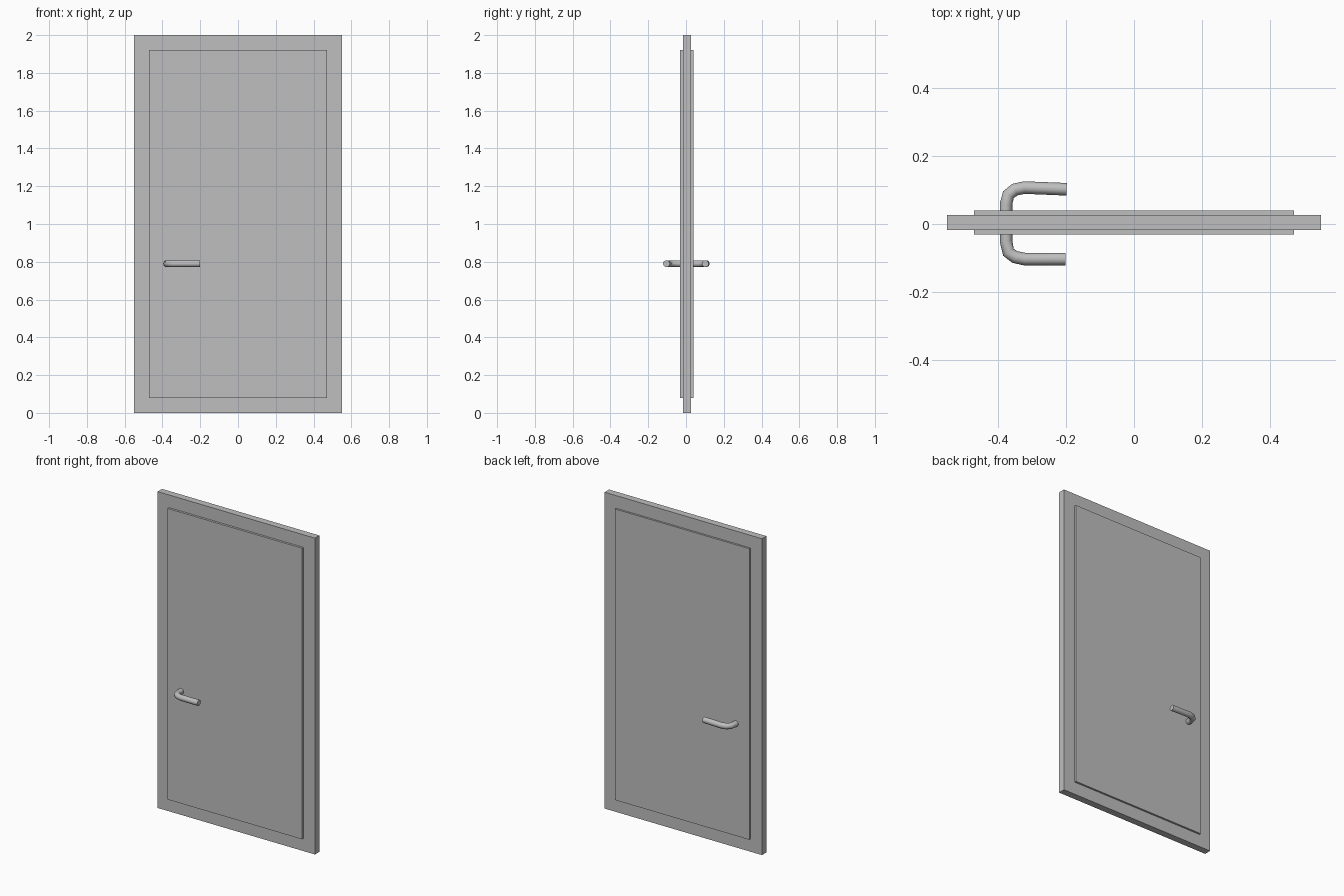
import bpy
import math
from mathutils import Vector

cube = bpy.data.objects.get("Cube")
if cube:
    bpy.data.objects.remove(cube, do_unlink=True)

# One plain grey for the whole door
grey = bpy.data.materials.new("grey")
grey.use_nodes = True
colour = (0.52, 0.52, 0.52, 1)
grey.diffuse_color = colour
grey.node_tree.nodes["Principled BSDF"].inputs["Base Color"].default_value = colour


def slab(name, width, y0, y1, z0, z1):
    bpy.ops.mesh.primitive_cube_add(size=1, location=(0, (y0 + y1) / 2, (z0 + z1) / 2))
    obj = bpy.context.object
    obj.name = name
    obj.scale = (width, y1 - y0, z1 - z0)
    bpy.ops.object.transform_apply(location=False, rotation=False, scale=True)
    obj.data.materials.append(grey)
    return obj


# Outer frame slab and the raised leaf standing proud on both faces
slab("door_frame", 1.10, -0.017, 0.027, 0, 2)
slab("door_leaf", 0.94, -0.031, 0.039, 0.08, 1.92)

# Bent lever handle passing through the leaf
path = [(-0.201, -0.103), (-0.322, -0.103), (-0.350, -0.097), (-0.369, -0.083),
        (-0.376, -0.050), (-0.376, 0.058), (-0.369, 0.086), (-0.350, 0.101),
        (-0.322, 0.107), (-0.198, 0.102)]
curve = bpy.data.curves.new("door_handle", "CURVE")
curve.dimensions = "3D"
curve.bevel_depth = 0.0185
curve.bevel_resolution = 3
curve.use_fill_caps = True
spline = curve.splines.new("POLY")
spline.points.add(len(path) - 1)
for point, (x, y) in zip(spline.points, path):
    point.co = (x, y, 0.79, 1)
curve.materials.append(grey)
handle = bpy.data.objects.new("door_handle", curve)
bpy.context.collection.objects.link(handle)

# Turn the handle into a mesh with smooth sides and crisp ends
bpy.ops.object.select_all(action="DESELECT")
handle.select_set(True)
bpy.context.view_layer.objects.active = handle
bpy.ops.object.convert(target="MESH")
bpy.ops.object.shade_smooth_by_angle(angle=math.radians(40))
